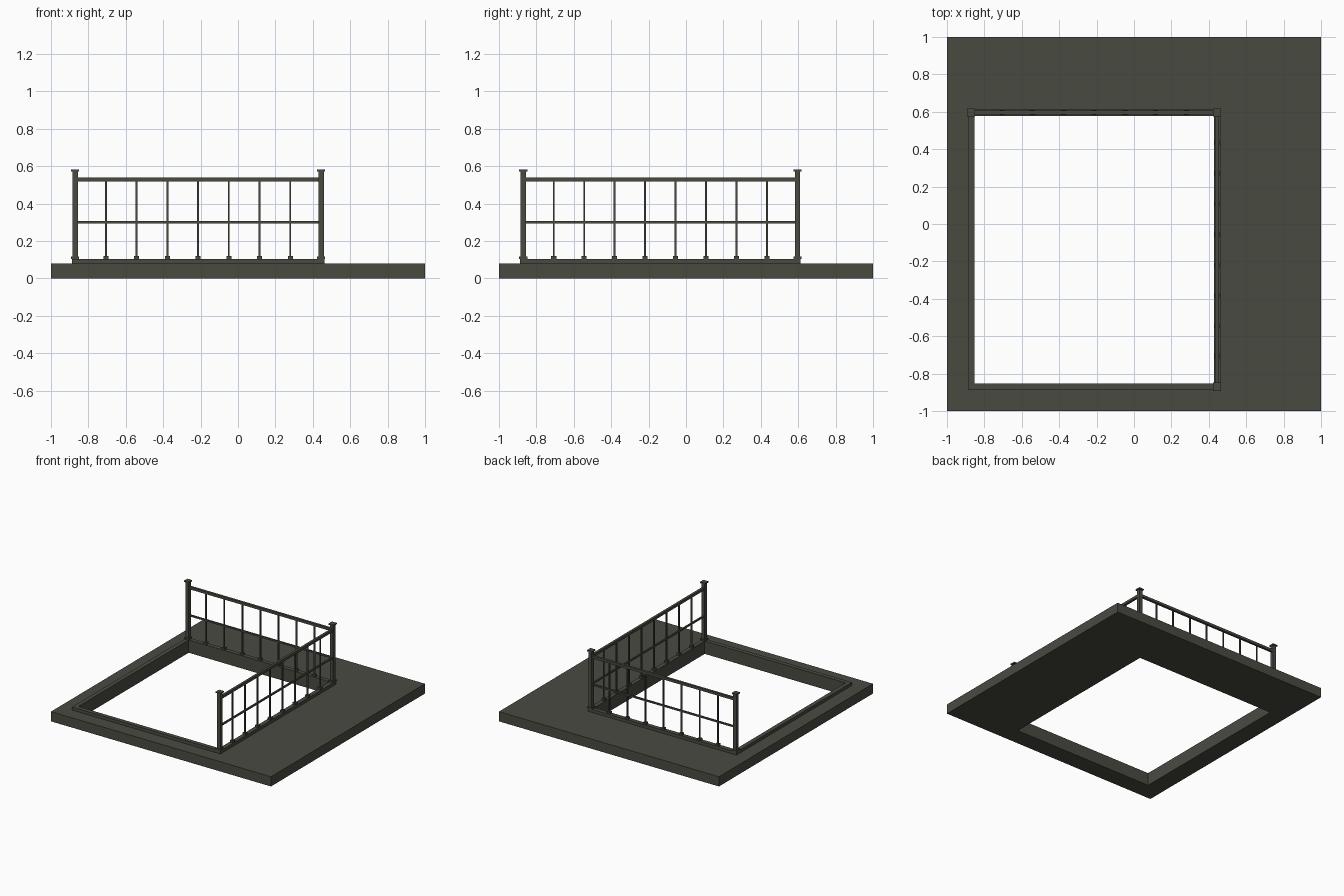
import bpy, bmesh
from mathutils import Matrix, Vector

if "Cube" in bpy.data.objects:
    bpy.data.objects.remove(bpy.data.objects["Cube"])

mat = bpy.data.materials.new("dark olive grey metal")
mat.diffuse_color = (0.066, 0.070, 0.053, 1)
mat.use_nodes = True
mat.node_tree.nodes["Principled BSDF"].inputs["Base Color"].default_value = mat.diffuse_color

# Centre lines of the curb and railings
X0, X1, Y0, Y1 = -0.871, 0.444, -0.870, 0.596
HALF = 0.0175
CURB_TOP = 0.105


def finish(name, bm):
    bmesh.ops.recalc_face_normals(bm, faces=bm.faces)
    me = bpy.data.meshes.new(name)
    bm.to_mesh(me)
    bm.free()
    me.materials.append(mat)
    ob = bpy.data.objects.new(name, me)
    bpy.context.collection.objects.link(ob)
    return ob


def box(bm, x0, x1, y0, y1, z0, z1):
    m = Matrix.Translation(((x0 + x1) / 2, (y0 + y1) / 2, (z0 + z1) / 2))
    m = m @ Matrix.Diagonal((x1 - x0, y1 - y0, z1 - z0, 1))
    bmesh.ops.create_cube(bm, size=1, matrix=m)


def block(bm, x, y, w, z0, z1):
    box(bm, x - w / 2, x + w / 2, y - w / 2, y + w / 2, z0, z1)


def frame(name, outer, inner, z0, z1):
    """Rectangular ring; outer and inner are (x0, x1, y0, y1)."""
    bm = bmesh.new()

    def loop(r, z):
        a, b, c, d = r
        return [bm.verts.new((x, y, z)) for x, y in ((a, c), (b, c), (b, d), (a, d))]
    rings = [loop(outer, z0), loop(outer, z1), loop(inner, z1), loop(inner, z0)]
    for k in range(4):
        p, q = rings[k], rings[(k + 1) % 4]
        for i in range(4):
            j = (i + 1) % 4
            bm.faces.new((p[i], p[j], q[j], q[i]))
    return finish(name, bm)


# Floor slab with opening, and raised curb around the opening
hole = (X0 + HALF, X1 - HALF, Y0 + HALF, Y1 - HALF)
rim = (X0 - HALF, X1 + HALF, Y0 - HALF, Y1 + HALF)
frame("floor_slab", (-1, 1, -1, 1), hole, 0, 0.08)
frame("opening_curb", rim, hole, 0.08, CURB_TOP)

# Corner posts with foot plate and cap
for name, x, y in (("back_left", X0, Y1), ("back_right", X1, Y1), ("front_right", X1, Y0)):
    bm = bmesh.new()
    block(bm, x, y, 0.029, CURB_TOP, 0.573)
    block(bm, x, y, 0.044, CURB_TOP, 0.117)
    block(bm, x, y, 0.044, 0.573, 0.583)
    finish("post_" + name, bm)


# Railings: top rail, middle rail, balusters with feet
def railing(name, a, b, bays):
    a, b = Vector(a), Vector(b)
    for part, h, z0, z1 in (("top_rail", 0.010, 0.519, 0.540), ("middle_rail", 0.006, 0.294, 0.307)):
        bm = bmesh.new()
        along_x = abs(b.x - a.x) > abs(b.y - a.y)
        ex, ey = (0, h) if along_x else (h, 0)
        box(bm, a.x - ex, b.x + ex, a.y - ey, b.y + ey, z0, z1)
        finish(name + "_" + part, bm)
    bars, feet = bmesh.new(), bmesh.new()
    for i in range(1, bays):
        p = a.lerp(b, i / bays)
        block(bars, p.x, p.y, 0.010, CURB_TOP, 0.525)
        block(feet, p.x, p.y, 0.027, CURB_TOP, 0.121)
    finish(name + "_balusters", bars)
    finish(name + "_baluster_feet", feet)


railing("back", (X0, Y1), (X1, Y1), 8)
railing("right", (X1, Y0), (X1, Y1), 9)
